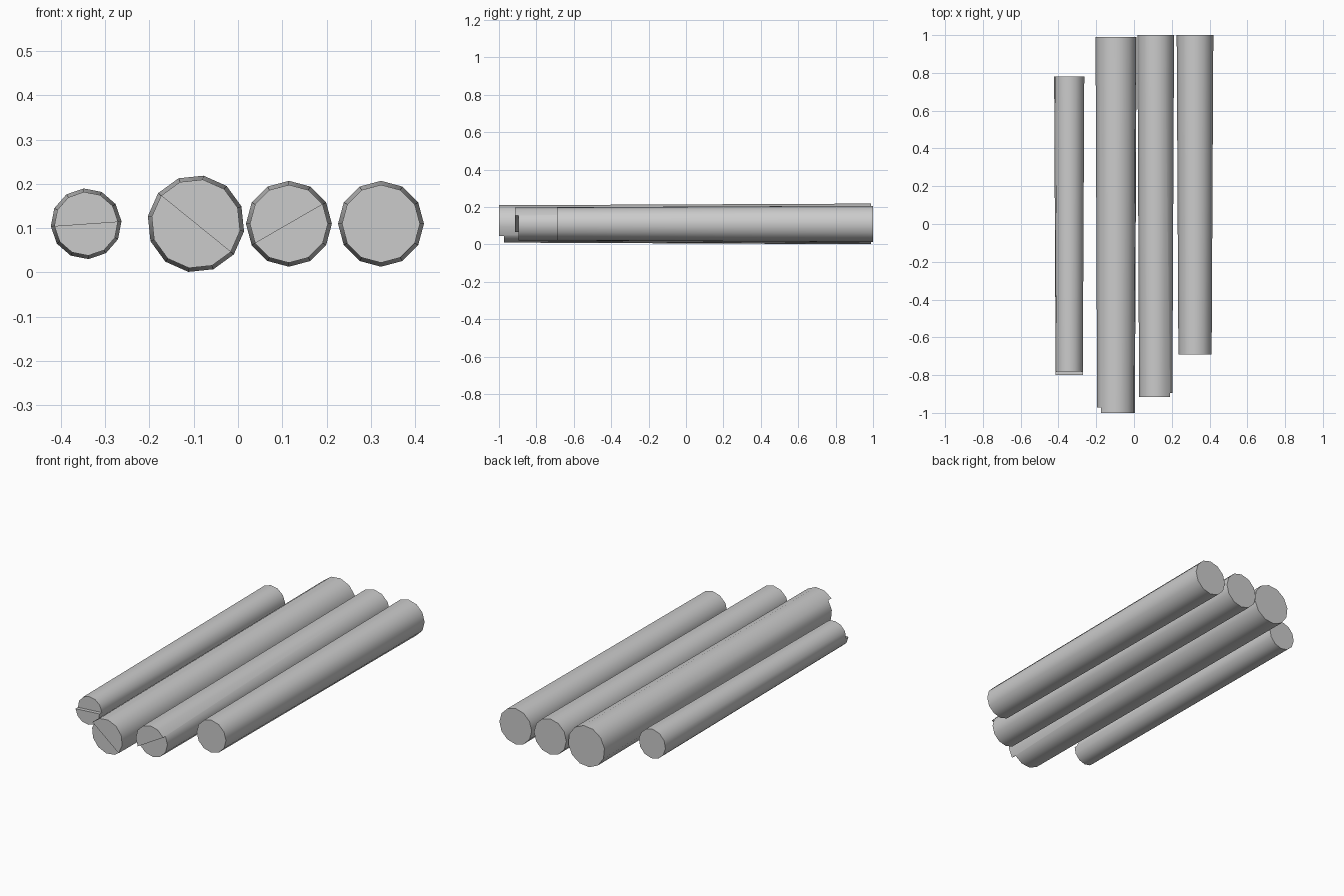
import bpy, bmesh
from math import cos, sin, radians, pi

if "Cube" in bpy.data.objects:
    bpy.data.objects.remove(bpy.data.objects["Cube"])

SIDES = 12
AXIS_Z = 0.11


def make_log(name, cx, r_front, r_back, y_front, y_back, angle, step):
    """Tapered log; the half of its front end from angle to angle+180 stands out by step."""
    bm = bmesh.new()
    y_low = y_front + step

    def point(i, y):
        a = radians(angle) + 2 * pi * i / SIDES
        r = r_back + (r_front - r_back) * (y_back - y) / (y_back - y_front)
        return bm.verts.new((cx + r * cos(a), y, AXIS_Z + r * sin(a)))

    half = SIDES // 2
    back = [point(i, y_back) for i in range(SIDES)]
    bm.faces.new(back)
    if step:
        # split front end: raised half, recessed half and the wall between
        high = [point(i, y_front) for i in range(half + 1)]
        low = [point(i, y_low) for i in range(half, SIDES + 1)]
        bm.faces.new(high)
        bm.faces.new(low)
        bm.faces.new((high[0], high[-1], low[0], low[-1]))
        for i in range(half):
            side = [back[i], back[i + 1]]
            if i == half - 1:
                side.append(low[0])
            side += [high[i + 1], high[i]]
            if i == 0:
                side.append(low[-1])
            bm.faces.new(side)
            j = half + i
            bm.faces.new((back[j], back[(j + 1) % SIDES], low[i + 1], low[i]))
    else:
        # plain sawn front end
        front = [point(i, y_front) for i in range(SIDES)]
        bm.faces.new(front)
        for i in range(SIDES):
            k = (i + 1) % SIDES
            bm.faces.new((back[i], back[k], front[k], front[i]))
    bmesh.ops.recalc_face_normals(bm, faces=bm.faces)

    mesh = bpy.data.meshes.new(name)
    bm.to_mesh(mesh)
    bm.free()
    obj = bpy.data.objects.new(name, mesh)
    bpy.context.collection.objects.link(obj)
    bpy.ops.object.select_all(action='DESELECT')
    obj.select_set(True)
    bpy.context.view_layer.objects.active = obj
    bpy.ops.object.shade_smooth_by_angle(angle=radians(40))


# name, centre x, front radius, back radius, front y, back y, split angle, step
make_log("thin_log", -0.343, 0.072, 0.080, -0.80, 0.78, 184, 0.02)
make_log("thick_log", -0.095, 0.101, 0.110, -1.00, 0.99, -39, 0.028)
make_log("long_log", 0.115, 0.088, 0.097, -0.915, 1.00, 30, 0.02)
make_log("short_log", 0.323, 0.088, 0.097, -0.69, 1.00, 30, 0)
